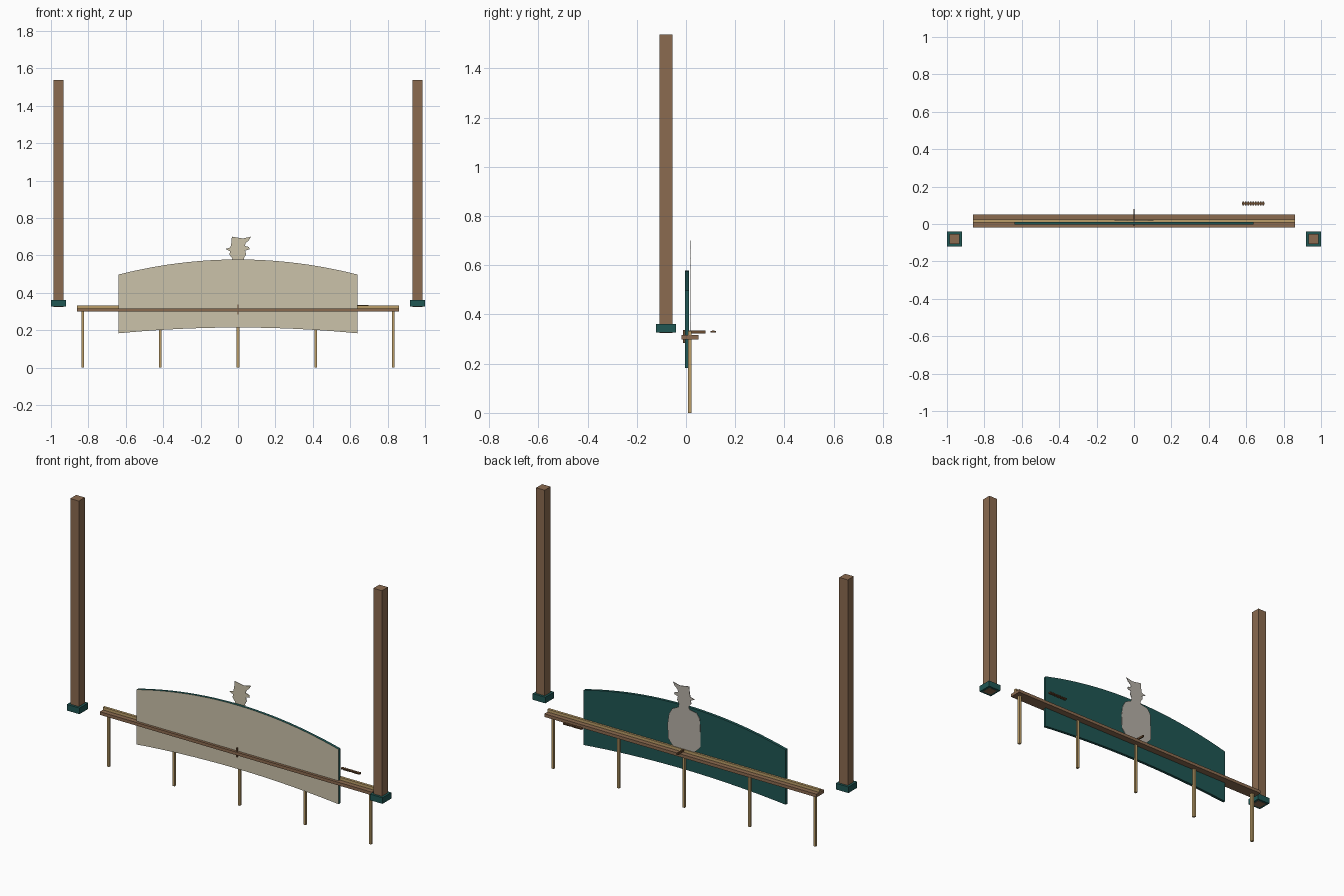
import bpy, bmesh

if "Cube" in bpy.data.objects:
    bpy.data.objects.remove(bpy.data.objects["Cube"])


def material(name, rgb):
    m = bpy.data.materials.new(name)
    m.diffuse_color = (*rgb, 1)
    m.use_nodes = True
    m.node_tree.nodes["Principled BSDF"].inputs["Base Color"].default_value = m.diffuse_color
    return m


BROWN = material("brown wood", (0.26, 0.147, 0.08))
DARK = material("dark brown", (0.14, 0.07, 0.03))
TAN = material("tan brass", (0.50, 0.34, 0.14))
TEAL = material("teal paint", (0.014, 0.095, 0.088))
CREAM = material("cream face", (0.60, 0.54, 0.40))
GREY = material("warm grey", (0.47, 0.44, 0.39))


def finish(name, bm, mats):
    bmesh.ops.recalc_face_normals(bm, faces=bm.faces)
    me = bpy.data.meshes.new(name)
    bm.to_mesh(me)
    bm.free()
    for m in mats:
        me.materials.append(m)
    ob = bpy.data.objects.new(name, me)
    bpy.context.collection.objects.link(ob)
    return ob


def box(name, x, y, z, mat):
    """Box from (min, max) ranges on each axis."""
    bm = bmesh.new()
    bmesh.ops.create_cube(bm, size=1)
    for v in bm.verts:
        for i, (lo, hi) in enumerate((x, y, z)):
            v.co[i] = lo if v.co[i] < 0 else hi
    return finish(name, bm, [mat])


def cutout(name, outline, y0, y1, front, rest):
    """Flat board cut from an x-z outline; the front face has its own colour."""
    bm = bmesh.new()
    face = bm.faces.new([bm.verts.new((x, y0, z)) for x, z in outline])
    ext = bmesh.ops.extrude_face_region(bm, geom=[face])["geom"]
    for v in ext:
        if isinstance(v, bmesh.types.BMVert):
            v.co.y = y1
    for f in bm.faces:
        f.material_index = 0 if f.calc_center_median().y < y0 + 1e-5 else 1
    return finish(name, bm, [front, rest])


# Two tall posts in square collars
for side, s in (("left", -1), ("right", 1)):
    cx, cy = s * 0.96, -0.081
    box(side + "_post", (cx - 0.027, cx + 0.027), (cy - 0.027, cy + 0.027), (0.325, 1.538), BROWN)
    box(side + "_post_collar", (cx - 0.04, cx + 0.04), (cy - 0.04, cy + 0.04), (0.326, 0.361), TEAL)

# Long beam with a slim rail on top
box("beam", (-0.862, 0.862), (-0.019, 0.05), (0.299, 0.317), BROWN)
box("rail", (-0.862, 0.862), (0.008, 0.023), (0.317, 0.333), TAN)

# Five slim legs
for i in range(5):
    cx = (i - 2) * 0.415
    box(f"leg_{i + 1}", (cx - 0.007, cx + 0.007), (0.008, 0.023), (0, 0.299), TAN)

# Arched panel
N = 24
xs = [-0.64 + 1.28 * i / N for i in range(N + 1)]
arch = [(x, 0.578 - 0.081 * (x / 0.64) ** 2) for x in xs]
arch += [(x, 0.214 - 0.031 * (x / 0.64) ** 2) for x in reversed(xs)]
cutout("panel", arch, -0.004, 0.012, CREAM, TEAL)

# Crested bird silhouette behind the panel
bird = [(-0.055, 0.322), (0.0, 0.318), (0.06, 0.322), (0.085, 0.35), (0.1, 0.37),
        (0.104, 0.45), (0.095, 0.51), (0.075, 0.545), (0.035, 0.565), (0.032, 0.585),
        (0.043, 0.605), (0.038, 0.625), (0.062, 0.632), (0.058, 0.645), (0.037, 0.65),
        (0.04, 0.665), (0.058, 0.68), (0.07, 0.7), (0.025, 0.69), (-0.033, 0.7),
        (-0.035, 0.67), (-0.04, 0.642), (-0.068, 0.634), (-0.042, 0.622), (-0.046, 0.605),
        (-0.03, 0.583), (-0.035, 0.568), (-0.08, 0.56), (-0.1, 0.53), (-0.104, 0.45),
        (-0.104, 0.37), (-0.085, 0.35)]
cutout("bird", bird, 0.016, 0.019, CREAM, GREY)

# Bird perch, small front hook and loose slotted strip
box("perch", (-0.004, 0.004), (0.012, 0.08), (0.323, 0.334), DARK)
box("front_hook", (-0.004, 0.004), (-0.012, -0.003), (0.284, 0.336), DARK)
box("strip", (0.578, 0.698), (0.105, 0.116), (0.326, 0.334), DARK)
for i in range(9):
    cx = 0.585 + i * 0.0133
    box(f"strip_tooth_{i + 1}", (cx - 0.004, cx + 0.004), (0.1, 0.121), (0.327, 0.333), DARK)
